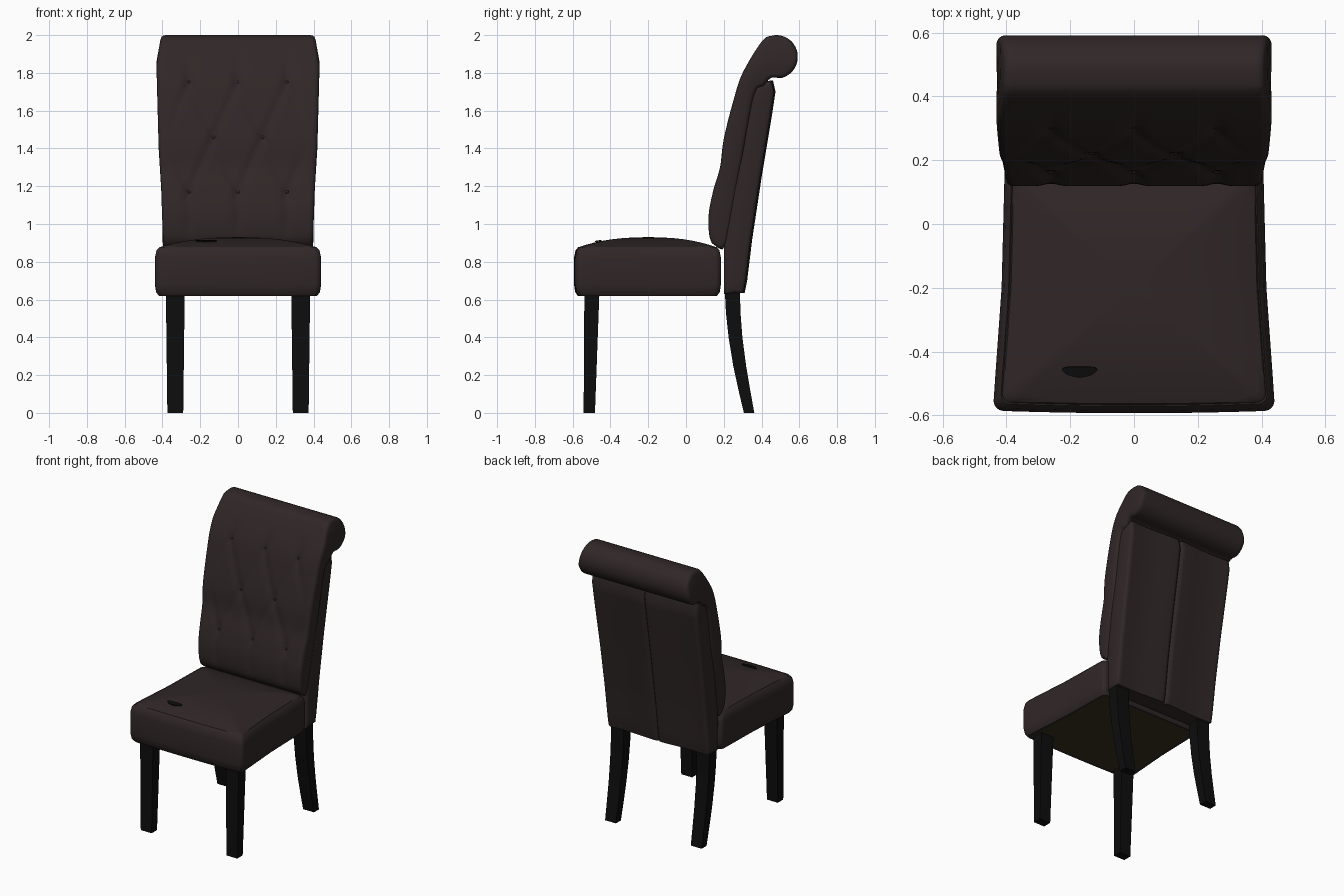
import bpy, bmesh, math
from mathutils import Vector
from mathutils.geometry import interpolate_bezier

cube = bpy.data.objects.get("Cube")
if cube:
    bpy.data.objects.remove(cube)


def material(name, rgb, rough=0.7):
    m = bpy.data.materials.new(name)
    m.use_nodes = True
    m.diffuse_color = (*rgb, 1)
    bsdf = m.node_tree.nodes["Principled BSDF"]
    bsdf.inputs["Base Color"].default_value = (*rgb, 1)
    bsdf.inputs["Roughness"].default_value = rough
    return m


LEATHER = material("dark brown leather", (0.030, 0.020, 0.020))
BLACK = material("black wood", (0.004, 0.004, 0.004))
LINING = material("olive lining", (0.040, 0.031, 0.014))


def loft(name, rings, mats, smooth=None, last_mat=0):
    """Skin a list of closed rings and cap both ends."""
    bm = bmesh.new()
    loops = [[bm.verts.new(p) for p in ring] for ring in rings]
    n = len(loops[0])
    for a, b in zip(loops, loops[1:]):
        for i in range(n):
            j = (i + 1) % n
            bm.faces.new((a[i], a[j], b[j], b[i]))
    bm.faces.new(loops[0][::-1]).material_index = last_mat
    bm.faces.new(loops[-1])
    bmesh.ops.recalc_face_normals(bm, faces=bm.faces)
    big = [f for f in bm.faces if len(f.verts) > 4]
    bmesh.ops.triangulate(bm, faces=big)
    mesh = bpy.data.meshes.new(name)
    bm.to_mesh(mesh)
    bm.free()
    ob = bpy.data.objects.new(name, mesh)
    bpy.context.collection.objects.link(ob)
    for m in mats:
        mesh.materials.append(m)
    if smooth:
        bpy.ops.object.select_all(action='DESELECT')
        ob.select_set(True)
        bpy.context.view_layer.objects.active = ob
        bpy.ops.object.shade_smooth_by_angle(angle=math.radians(smooth))
    return ob


def interp(table, t):
    """Piecewise linear lookup in (key, value) pairs."""
    if t <= table[0][0]:
        return table[0][1]
    for (a, va), (b, vb) in zip(table, table[1:]):
        if t <= b:
            return va + (vb - va) * (t - a) / (b - a)
    return table[-1][1]


def resample(points, step, curved):
    """Closed outline through the points, split into short segments."""
    p = [Vector(q) for q in points]
    out = []
    for i in range(len(p)):
        a, b, c, d = (p[(i + k) % len(p)] for k in (-1, 0, 1, 2))
        cnt = max(1, round((c - b).length / step))
        if curved:
            out += interpolate_bezier(b, b + (c - a) / 6, c - (d - b) / 6, c, cnt + 1)[:-1]
        else:
            out += [b.lerp(c, k / cnt) for k in range(cnt)]
    return [Vector((q[0], q[1])) for q in out]


def upholstered(name, outline, width, dent, step, curved):
    """Side outline swept across x with padded, rounded ends."""
    pts = resample(outline, step, curved)
    normals = []
    for i, p in enumerate(pts):
        t = pts[(i + 1) % len(pts)] - pts[i - 1]
        normals.append(Vector((-t.y, t.x)).normalized())
    cols = 64
    stations = [(-1 + 2 * i / cols, 0) for i in range(2, cols - 1)]
    ends = [(1, 0.022), (0.988, 0.009), (0.967, 0.002)]
    stations = [(-s, d) for s, d in ends] + stations + [(s, d) for s, d in ends[::-1]]
    rings = []
    for s, inset in stations:
        ring = []
        for p, nrm in zip(pts, normals):
            q = p - nrm * inset
            x = s * interp(width, p.y)
            ring.append((x, q.x + dent(x, p.y, nrm), q.y))
        rings.append(ring)
    return loft(name, rings, [LEATHER], 40)


# Seat: rounded, front-flared outline stacked in rings with a domed top
def seat_ring(inset, z, scale=1.0):
    cy, hy, r = -0.20, 0.385 - inset, 0.03
    flare = [(-0.55, 0.44), (-0.2, 0.415), (0.19, 0.405)]
    base = []
    for sx, sy, start in ((1, 1, 0), (-1, 1, 90), (-1, -1, 180), (1, -1, 270)):
        for k in range(5):
            a = math.radians(start + k * 22.5)
            base.append((sx * (1 - r / 0.42) + math.cos(a) * r / 0.42,
                         sy * (hy - r) + math.sin(a) * r))
    ring = []
    for i, (u, v) in enumerate(base):
        nu, nv = base[(i + 1) % len(base)]
        for k in range(8):
            a, b = u + (nu - u) * k / 8, v + (nv - v) * k / 8
            x = a * (interp(flare, cy + b) - inset)
            if b < -hy + r:
                b -= 0.008 * (1 - a * a)
            ring.append((x * scale, cy + b * scale, z))
    return ring


rings = [seat_ring(0.02, 0.62, 0.95), seat_ring(0.02, 0.62)]
rings += [seat_ring(i, z) for i, z in ((0.006, 0.64), (0.0, 0.68), (0.0, 0.82),
                                       (0.008, 0.86), (0.022, 0.877), (0.026, 0.873))]
rings += [seat_ring(0.026, 0.878 + 0.052 * (1 - s ** 2.4), s)
          for s in (0.99, 0.94, 0.87, 0.78, 0.66, 0.52, 0.36, 0.2, 0.08)]
loft("seat", rings, [LEATHER, LINING], 40, last_mat=1)

# Dark worn mark on the seat
blob = [(0.055 * math.cos(a), 0.017 * math.sin(a) + 0.004 * math.cos(2 * a), 0)
        for a in (k * math.tau / 20 for k in range(20))]
mark = loft("seat_mark", [[(x, y, z) for x, y, _ in blob] for z in (-0.004, 0.003)], [BLACK])
mark.location = (-0.17, -0.46, 0.911)
mark.rotation_euler.x = 0.17

# Tufted cushion that rolls over the top of the back
DX, DZ, Z0 = 0.13, 0.29, 1.17


def tuft(x, z, nrm):
    if nrm.x > -0.5 or z > 1.9:
        return 0
    edge = min(1, max(0, (0.37 - abs(x)) / 0.08))
    a, b = x / DX, (z - Z0) / DZ
    u, v = (a + b) / 2, (a - b) / 2
    du, dv = abs(u - round(u)), abs(v - round(v))
    diamond = math.exp(-(min(du, dv) / 0.1) ** 2)
    button = math.exp(-(du * du + dv * dv) / 0.012)
    w = abs(a / 2 - round(a / 2))
    pleat = math.exp(-(w / 0.1) ** 2)
    inside = min(1, max(0, (z - 1.10) / 0.07)) * min(1, max(0, (1.82 - z) / 0.07))
    fade = min(1, max(0, (z - 0.9) / 0.1)) * min(1, max(0, (1.9 - z) / 0.08))
    return edge * (inside * (0.009 * diamond + 0.014 * button)
                   + (1 - inside) * fade * 0.009 * pleat)


front = [(0.155, 0.885), (0.125, 0.93), (0.12, 1.05), (0.145, 1.18), (0.18, 1.30),
         (0.20, 1.45), (0.25, 1.65), (0.30, 1.80)]
roll = [(0.48 + 0.112 * math.cos(math.radians(a)), 1.885 + 0.115 * math.sin(math.radians(a)))
        for a in range(135, -106, -30)]
rear = [(0.41, 1.73), (0.36, 1.68), (0.29, 1.3), (0.215, 0.90)]
upholstered("tufted_back_cushion", front + roll + rear,
            [(0.9, 0.397), (1.2, 0.407), (1.4, 0.42), (1.85, 0.432), (2.0, 0.41)],
            tuft, 0.022, True)

# Tufting buttons pressed into the cushion
for row in range(3):
    for col in ((-1, 1) if row % 2 else (-2, 0, 2)):
        z = Z0 + row * DZ
        y = interp([(q, p) for p, q in front], z) + 0.018
        bpy.ops.mesh.primitive_uv_sphere_add(segments=12, ring_count=6, radius=0.009,
                                             location=(col * DX, y, z))
        ob = bpy.context.object
        ob.name = "tuft_button"
        ob.scale.y = 0.5
        ob.data.materials.append(LEATHER)
        bpy.ops.object.shade_smooth()


# Back frame with a sewn seam down the middle of its rear panel
def seam(x, z, nrm):
    if nrm.x < 0.5:
        return 0
    return -0.014 * math.exp(-(x / 0.01) ** 2) + 0.006 * math.cos(x * 12)


frame = [(0.20, 0.63), (0.20, 0.88), (0.24, 1.2), (0.33, 1.73), (0.455, 1.76),
         (0.468, 1.70), (0.45, 1.58), (0.395, 1.25), (0.345, 0.92), (0.318, 0.70),
         (0.305, 0.635)]
upholstered("back_frame", frame, [(0.63, 0.395), (1.2, 0.402), (1.75, 0.412)],
            seam, 0.05, False)


# Legs: square, tapered; the rear pair sweeps backwards
def leg(name, side, sections):
    rings = []
    for z, y, depth in sections:
        hw = 0.042 + 0.008 * z / 0.65
        rings.append([(side * 0.332 + sx * hw, y + sy * depth / 2, z)
                      for sx, sy in ((-1, -1), (1, -1), (1, 1), (-1, 1))])
    loft(name, rings, [BLACK], 30)


for label, side in (("left", 1), ("right", -1)):
    leg(label + "_front_leg", side, [(0, -0.512, 0.06), (0.65, -0.498, 0.08)])
    leg(label + "_rear_leg", side, [(0, 0.334, 0.055), (0.12, 0.309, 0.062),
                                    (0.25, 0.284, 0.068), (0.4, 0.262, 0.073),
                                    (0.53, 0.25, 0.077), (0.66, 0.245, 0.08)])
